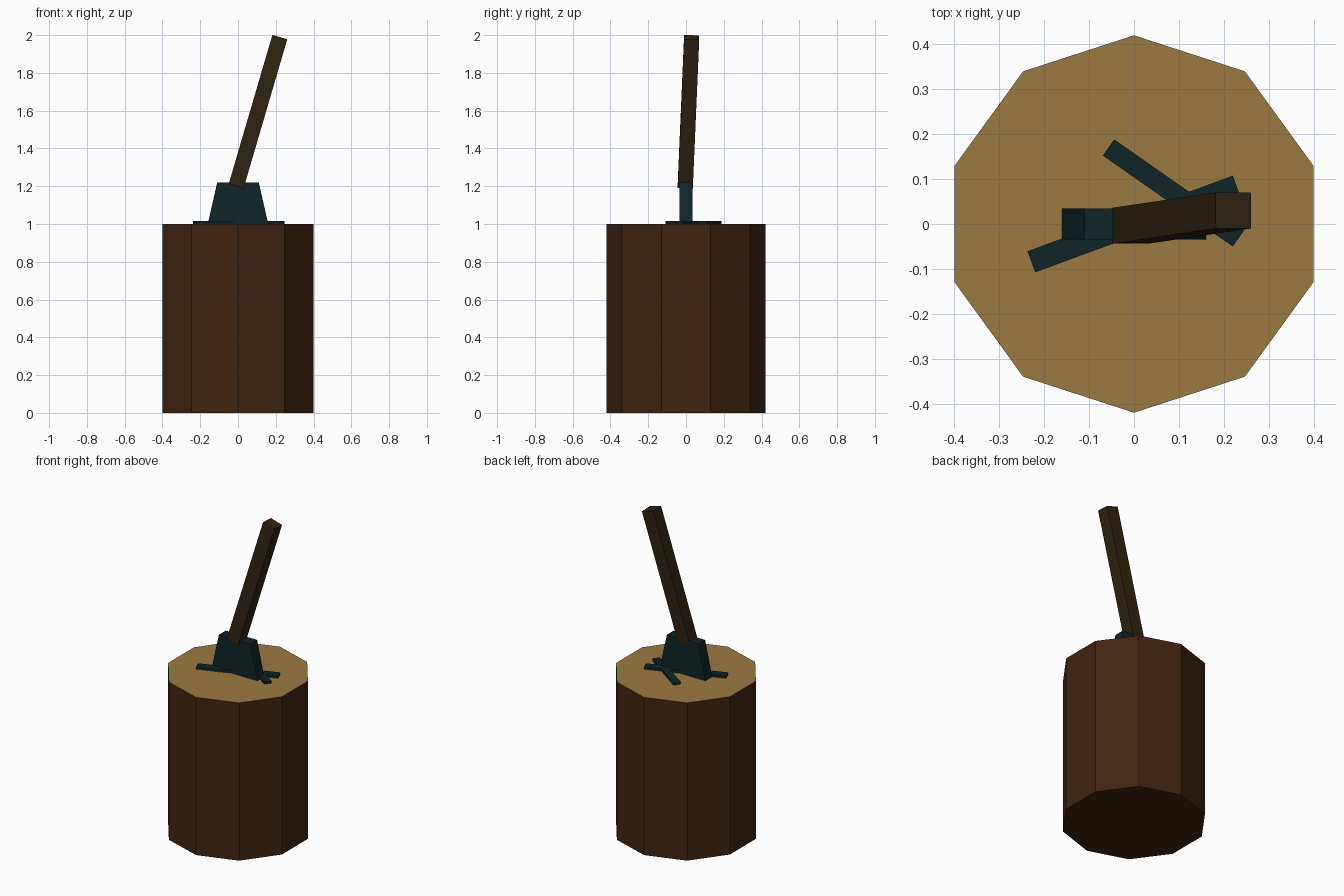
import bpy, bmesh, math
from mathutils import Vector, Matrix

if "Cube" in bpy.data.objects:
    bpy.data.objects.remove(bpy.data.objects["Cube"])


def material(name, rgb):
    m = bpy.data.materials.new(name)
    m.diffuse_color = (*rgb, 1)
    m.use_nodes = True
    m.node_tree.nodes["Principled BSDF"].inputs["Base Color"].default_value = m.diffuse_color
    return m


BARK = material("bark brown", (0.054, 0.018, 0.0055))
CUT = material("cut wood tan", (0.33, 0.195, 0.054))
STEEL = material("dark teal steel", (0.005, 0.018, 0.02))
HANDLE = material("dark handle wood", (0.03, 0.017, 0.005))


def finish(name, bm, *mats):
    bmesh.ops.recalc_face_normals(bm, faces=bm.faces)
    me = bpy.data.meshes.new(name)
    bm.to_mesh(me)
    bm.free()
    for m in mats:
        me.materials.append(m)
    ob = bpy.data.objects.new(name, me)
    bpy.context.collection.objects.link(ob)
    return ob


def box(name, size, matrix, mat):
    bm = bmesh.new()
    bmesh.ops.create_cube(bm, size=1, matrix=matrix @ Matrix.Diagonal((*size, 1)))
    return finish(name, bm, mat)


# Ten-sided stump: bark all round, pale cut face on top
bm = bmesh.new()
ring = [bm.verts.new((0.42 * math.sin(i * math.tau / 10),
                      0.42 * math.cos(i * math.tau / 10), 0)) for i in range(10)]
base = bm.faces.new(ring)
ext = bmesh.ops.extrude_face_region(bm, geom=[base], use_keep_orig=True)
bmesh.ops.translate(bm, vec=(0, 0, 1),
                    verts=[v for v in ext["geom"] if isinstance(v, bmesh.types.BMVert)])
bmesh.ops.recalc_face_normals(bm, faces=bm.faces)
for f in bm.faces:
    f.material_index = 1 if f.normal.z > 0.9 else 0
finish("stump", bm, BARK, CUT)

# Axe head: flared trapezoid profile, extruded in depth
bm = bmesh.new()
profile = [(-0.16, 1.0), (0.16, 1.0), (0.11, 1.22), (-0.11, 1.22)]
face = bm.faces.new([bm.verts.new((x, -0.034, z)) for x, z in profile])
ext = bmesh.ops.extrude_face_region(bm, geom=[face], use_keep_orig=True)
bmesh.ops.translate(bm, vec=(0, 0.068, 0),
                    verts=[v for v in ext["geom"] if isinstance(v, bmesh.types.BMVert)])
finish("axe_head", bm, STEEL)

# Leaning square handle
low, high = Vector((-0.01, -0.004, 1.2)), Vector((0.221, 0.03, 1.988))
d = high - low
z = d.normalized()
y = (Vector((0, 1, 0)) - z * z.y).normalized()
x = y.cross(z)
rot = Matrix((x, y, z)).transposed().to_4x4()
box("handle", (0.082, 0.08, d.length), Matrix.Translation((low + high) / 2) @ rot, HANDLE)

# Cracks lying across the cut face
for name, cx, cy, length, width, angle in (
        ("long_crack", 0, 0, 0.487, 0.05, 20.2),
        ("short_crack", 0.088, 0.069, 0.353, 0.044, -35)):
    box(name, (length, width, 0.03), Matrix.Translation((cx, cy, 1.0))
        @ Matrix.Rotation(math.radians(angle), 4, 'Z'), STEEL)
